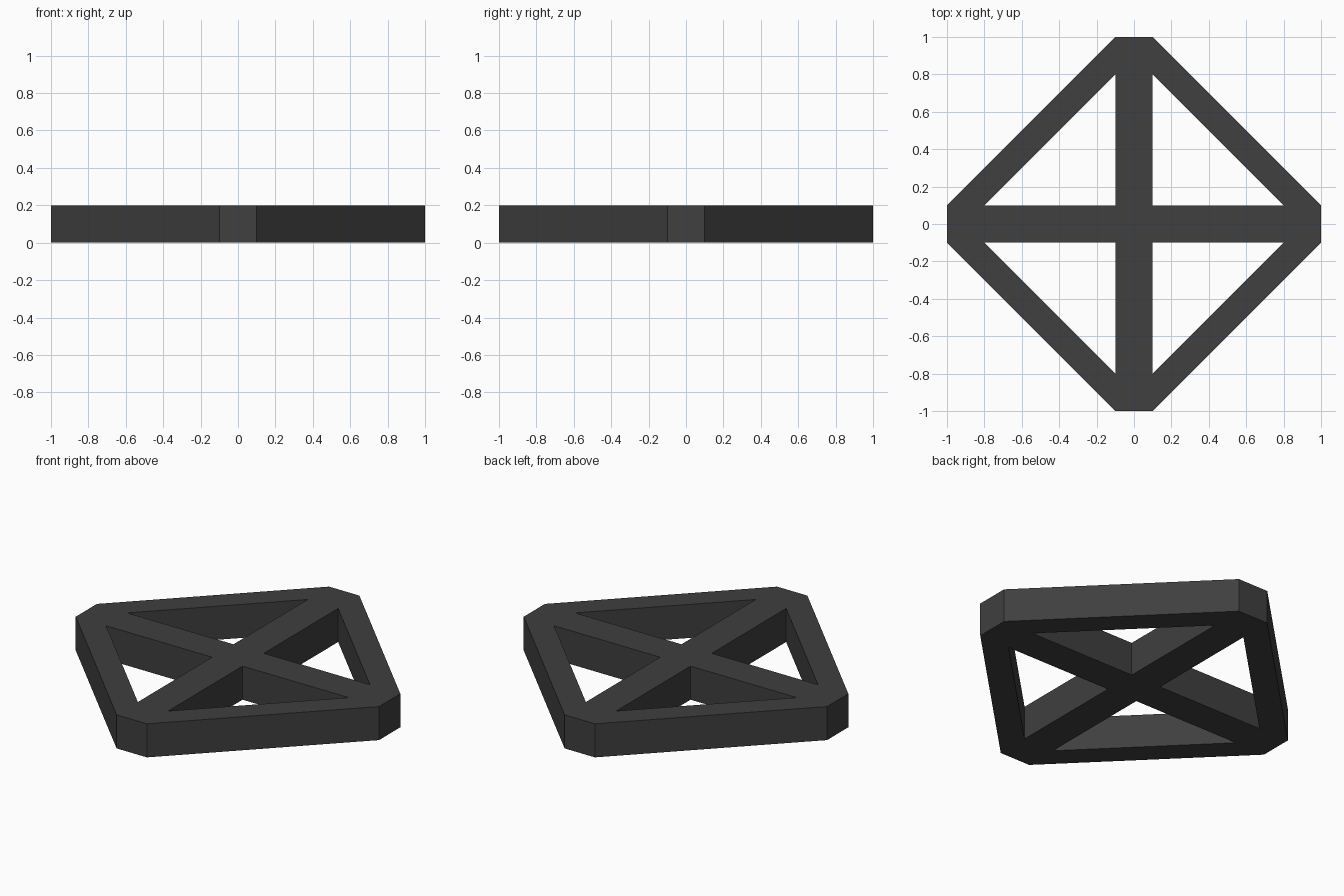
import bpy, bmesh
from mathutils import Matrix, Vector
from math import pi

if "Cube" in bpy.data.objects:
    bpy.data.objects.remove(bpy.data.objects["Cube"])

HALF, REACH, INNER, HEIGHT = 0.1, 1.0, 0.8, 0.2

bm = bmesh.new()

def add_face(points, turn=0):
    rot = Matrix.Rotation(turn * pi / 2, 3, 'Z')
    bm.faces.new([bm.verts.new(rot @ Vector((x, y, 0))) for x, y in points])

# Centre square where the two bars cross
add_face([(HALF, HALF), (-HALF, HALF), (-HALF, -HALF), (HALF, -HALF)])

for turn in range(4):
    # Cross arm, with blunt tip
    add_face([(HALF, -HALF), (INNER, -HALF), (REACH, -HALF),
              (REACH, HALF), (INNER, HALF), (HALF, HALF)], turn)
    # Diagonal rim bar joining neighbouring arms
    add_face([(INNER, HALF), (REACH, HALF), (HALF, REACH), (HALF, INNER)], turn)

# Weld the flat outline and raise it into a closed solid
bmesh.ops.remove_doubles(bm, verts=bm.verts, dist=1e-4)
raised = bmesh.ops.extrude_face_region(bm, geom=bm.faces[:], use_keep_orig=True)
top = [g for g in raised['geom'] if isinstance(g, bmesh.types.BMVert)]
bmesh.ops.translate(bm, verts=top, vec=(0, 0, HEIGHT))
bmesh.ops.recalc_face_normals(bm, faces=bm.faces)

mesh = bpy.data.meshes.new("braced_frame")
bm.to_mesh(mesh)
bm.free()
frame = bpy.data.objects.new("braced_frame", mesh)
bpy.context.collection.objects.link(frame)

# Dark grey finish
mat = bpy.data.materials.new("dark_grey")
mat.diffuse_color = (0.05, 0.05, 0.05, 1)
mat.use_nodes = True
mat.node_tree.nodes["Principled BSDF"].inputs["Base Color"].default_value = mat.diffuse_color
mesh.materials.append(mat)
